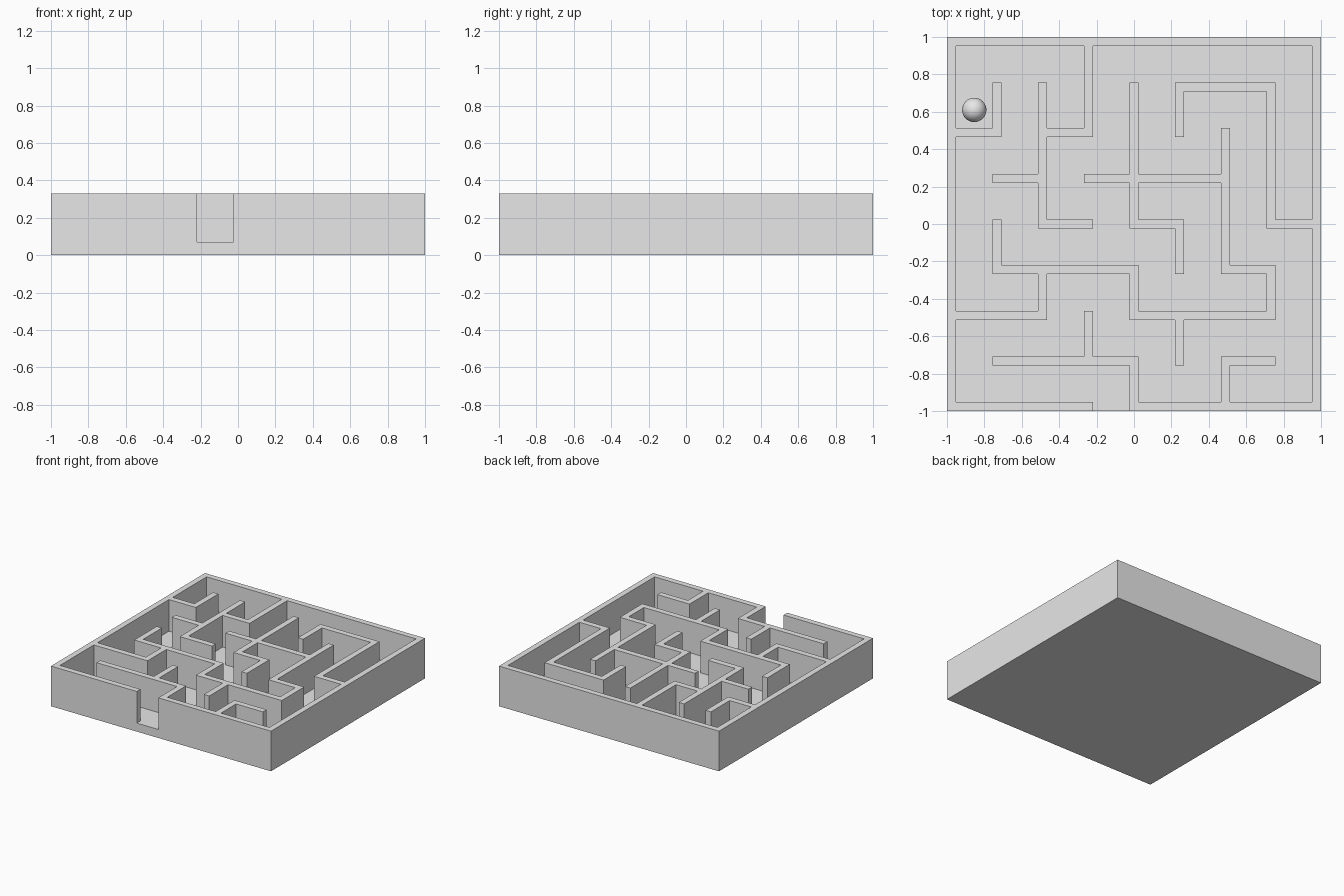
import bpy
import bmesh

default_cube = bpy.data.objects.get("Cube")
if default_cube:
    bpy.data.objects.remove(default_cube, do_unlink=True)

CELLS = 8            # passages per side
WALL = 0.048         # wall thickness
PITCH = (2 - WALL) / CELLS
FLOOR_Z = 0.07
TOP_Z = 0.33
BALL_R = 0.065

grey = bpy.data.materials.new("plain_grey")
grey.use_nodes = True
grey.diffuse_color = (0.8, 0.8, 0.8, 1)
grey.node_tree.nodes["Principled BSDF"].inputs["Base Color"].default_value = (0.8, 0.8, 0.8, 1)


def line(k):
    """Centre of wall line k."""
    return (k - CELLS / 2) * PITCH


# Walls as strokes: start column, start row, then steps (L R U D), one pitch each
STROKES = [
    (3, 0, "L" * 3 + "U" * 8 + "R" * 8 + "D" * 8 + "L" * 4),  # rim with doorway
    (0, 6, "RU"),
    (3, 8, "DDL"),
    (2, 7, "DDDR"),
    (1, 5, "R"),
    (4, 7, "DDDRD"),
    (3, 5, "RRR"),
    (6, 6, "DDDRDLLLULLLU"),
    (0, 2, "RRU"),
    (5, 6, "URRDDDR"),
    (5, 2, "D"),
    (4, 0, "ULLL"),
    (3, 2, "D"),
    (6, 0, "UR"),
]
STEP = {"L": (-1, 0), "R": (1, 0), "U": (0, 1), "D": (0, -1)}

# Mark lattice squares covered by walls (even indices are wall lines)
wall_squares = set()
for col, row, steps in STROKES:
    i, j = 2 * col, 2 * row
    wall_squares.add((i, j))
    for s in steps:
        for _ in range(2):
            i, j = i + STEP[s][0], j + STEP[s][1]
            wall_squares.add((i, j))

# Lattice sheet
edges = [line(k) + side * WALL / 2 for k in range(CELLS + 1) for side in (-1, 1)]
bm = bmesh.new()
verts = [[bm.verts.new((x, y, 0)) for y in edges] for x in edges]
squares = range(len(edges) - 1)
for i in squares:
    for j in squares:
        bm.faces.new((verts[i][j], verts[i + 1][j], verts[i + 1][j + 1], verts[i][j + 1]))


def raise_faces(faces, height):
    """Extrude faces upward and return the new top faces."""
    geom = bmesh.ops.extrude_face_region(bm, geom=faces)["geom"]
    moved = [g for g in geom if isinstance(g, bmesh.types.BMVert)]
    bmesh.ops.translate(bm, verts=moved, vec=(0, 0, height))
    return [g for g in geom if isinstance(g, bmesh.types.BMFace)]


def is_wall(face):
    c = face.calc_center_median()
    i = sum(e < c.x for e in edges) - 1
    j = sum(e < c.y for e in edges) - 1
    return (i, j) in wall_squares


# Base slab, then walls rising from it
slab_top = raise_faces(bm.faces[:], FLOOR_Z)
raise_faces([f for f in slab_top if is_wall(f)], TOP_Z - FLOOR_Z)
bmesh.ops.recalc_face_normals(bm, faces=bm.faces[:])

mesh = bpy.data.meshes.new("maze_tray")
bm.to_mesh(mesh)
bm.free()
mesh.materials.append(grey)
tray = bpy.data.objects.new("maze_tray", mesh)
bpy.context.collection.objects.link(tray)

# Ball resting in a back left-hand cell of the plan
bpy.ops.mesh.primitive_uv_sphere_add(
    segments=32, ring_count=16, radius=BALL_R,
    location=(line(0.5), line(6.5), FLOOR_Z + BALL_R))
ball = bpy.context.object
ball.name = "ball"
ball.data.materials.append(grey)
bpy.ops.object.shade_smooth()
